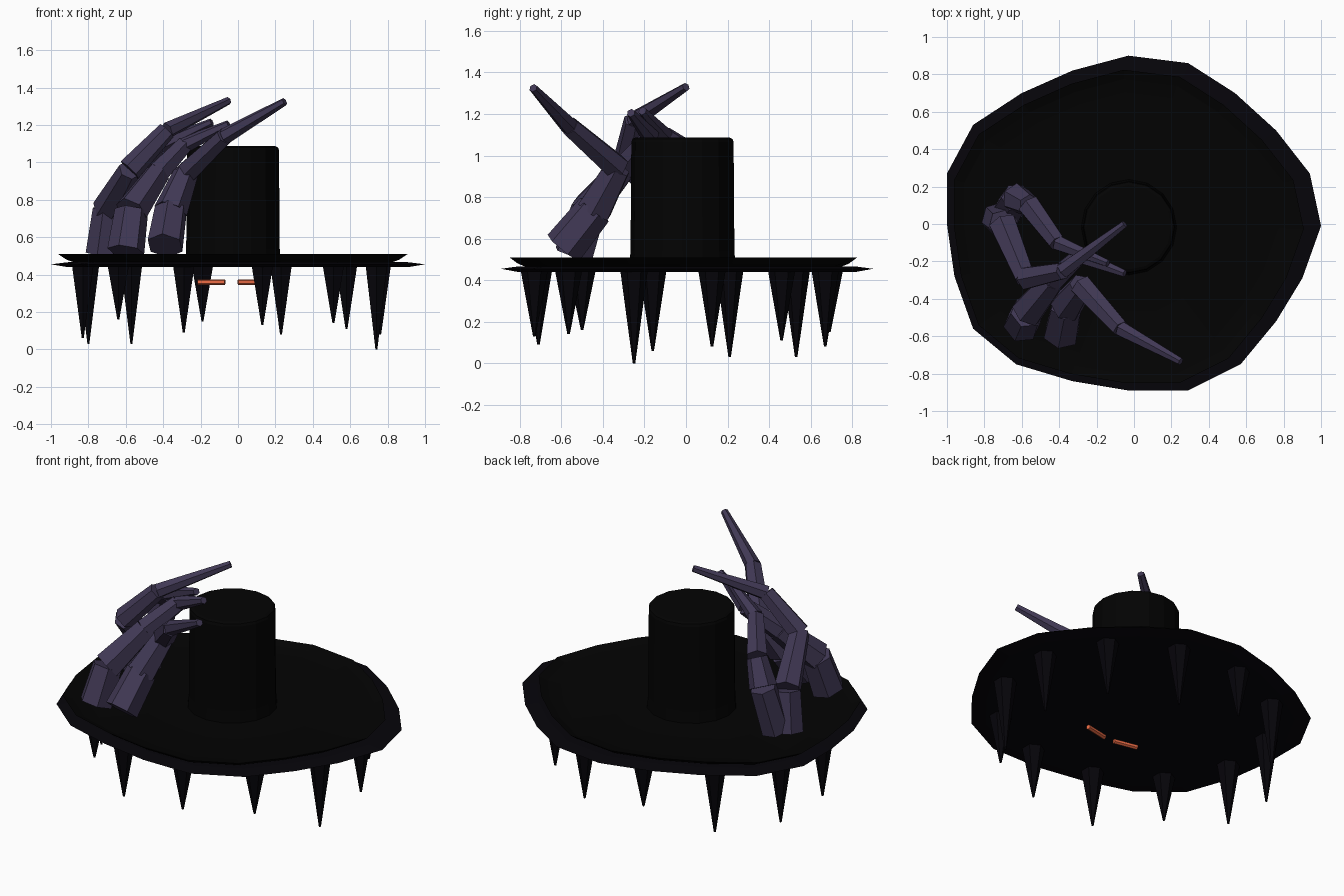
import bpy, bmesh, math
from mathutils import Vector

if "Cube" in bpy.data.objects:
    bpy.data.objects.remove(bpy.data.objects["Cube"])


def material(name, rgb):
    m = bpy.data.materials.new(name)
    m.diffuse_color = (*rgb, 1)
    m.use_nodes = True
    m.node_tree.nodes["Principled BSDF"].inputs["Base Color"].default_value = m.diffuse_color
    return m


BLACK = material("black_felt", (0.0008, 0.0008, 0.0008))
EDGE = material("dark_edge", (0.0018, 0.0014, 0.003))
SKIN = material("purple_skin", (0.052, 0.04, 0.09))
GLOW = material("orange_glow", (0.85, 0.15, 0.06))


def loft(name, rings, mat):
    """Skin a list of equal-length point rings and cap both ends."""
    bm = bmesh.new()
    loops = [[bm.verts.new(p) for p in ring] for ring in rings]
    n = len(loops[0])
    for a, b in zip(loops, loops[1:]):
        for i in range(n):
            j = (i + 1) % n
            bm.faces.new((a[i], a[j], b[j], b[i]))
    bm.faces.new(loops[0][::-1])
    bm.faces.new(loops[-1])
    bmesh.ops.recalc_face_normals(bm, faces=bm.faces)
    me = bpy.data.meshes.new(name)
    bm.to_mesh(me)
    bm.free()
    me.materials.append(mat)
    ob = bpy.data.objects.new(name, me)
    bpy.context.collection.objects.link(ob)
    return ob


def tube(name, a, b, r1, r2, mat, sides=6):
    """Tapered prism between two points."""
    a, b = Vector(a), Vector(b)
    q = (b - a).to_track_quat('Z', 'Y')

    def ring(c, r):
        return [c + q @ Vector((r * math.cos(t), r * math.sin(t), 0))
                for t in (2 * math.pi * (i + 0.5) / sides for i in range(sides))]
    return loft(name, [ring(a, r1), ring(b, r2)], mat)


# Brim: uneven 20-sided outline, reused at several scales
OUTLINE = [(-.03, .90), (.29, .86), (.54, .70), (.76, .50), (.94, .27),
           (1.0, -.01), (.90, -.29), (.76, -.52), (.57, -.75), (.29, -.89),
           (-.03, -.89), (-.33, -.84), (-.63, -.75), (-.86, -.56), (-.96, -.28),
           (-1.0, 0), (-1.0, .27), (-.86, .53), (-.60, .70), (-.33, .82)]
CX, CY = -0.027, -0.017


def outline(s, z, dx=0, dy=0):
    return [(x * s + dx, y * s + dy, z) for x, y in OUTLINE]


loft("lower_brim", [outline(.91, .44), outline(1, .455), outline(.91, .466)], EDGE)
# The upper brim is a shallow dish with a raised rim
DISH = [(.84, .462), (.89, .48), (.935, .51), (.88, .49), (.8, .478), (.5, .47), (.2, .468)]
loft("upper_brim", [outline(s, z, CX, CY) for s, z in DISH], BLACK)

# Crown
profile = [(.256, .46), (.25, .54), (.246, 1.065), (.241, 1.08), (.225, 1.087)]
loft("crown", [[(CX + r * math.cos(i * math.pi / 8), CY + r * math.sin(i * math.pi / 8), z)
                for i in range(16)] for r, z in profile], BLACK)

# Hanging spikes around the underside
SPIKES = [(.74, -.25, 0), (-.80, .21, .03), (-.57, .53, .03), (-.83, -.16, .06),
          (.23, .67, .08), (.76, .125, .08), (-.29, -.71, .09), (.58, .46, .11),
          (.13, -.73, .13), (.51, -.565, .14), (-.19, .69, .15), (-.64, -.50, .16)]
for i, (x, y, z) in enumerate(SPIKES):
    tube(f"spike_{i + 1}", (x, y, .46), (x, y, z), .068, .006, EDGE)

# Glowing eye slits under the brim
for side, name in ((-1, "left_eye"), (1, "right_eye")):
    tube(name, (-.035 + side * .035, -.26, .36), (-.035 + side * .18, -.23, .36),
         .015, .015, GLOW)

# Clawed hand gripping the hat: joint positions of each finger
FINGERS = {
    "finger_back": [(-.67, .07, .52), (-.63, .14, .80), (-.56, .10, .95),
                    (-.41, -.10, 1.09), (-.14, -.21, 1.215)],
    "finger_outer": [(-.73, .03, .51), (-.70, 0, .75), (-.58, -.29, .96),
                     (-.38, -.25, 1.17), (-.05, 0, 1.33)],
    "finger_middle": [(-.60, -.54, .525), (-.57, -.47, .74), (-.43, -.30, .94),
                      (-.29, -.17, 1.09), (-.05, -.265, 1.205)],
    "finger_front": [(-.39, -.59, .555), (-.36, -.44, .74), (-.28, -.33, .94),
                     (-.07, -.56, 1.14), (.25, -.735, 1.325)],
}
RADII = [(.1, .09), (.092, .068), (.066, .05), (.045, .021)]
for name, joints in FINGERS.items():
    slim = .88 if name in ("finger_back", "finger_outer") else 1
    for k, (r1, r2) in enumerate(RADII):
        f = slim if k < 2 else 1
        tube(f"{name}_segment_{k + 1}", joints[k], joints[k + 1],
             r1 * f, r2 * f, SKIN)
